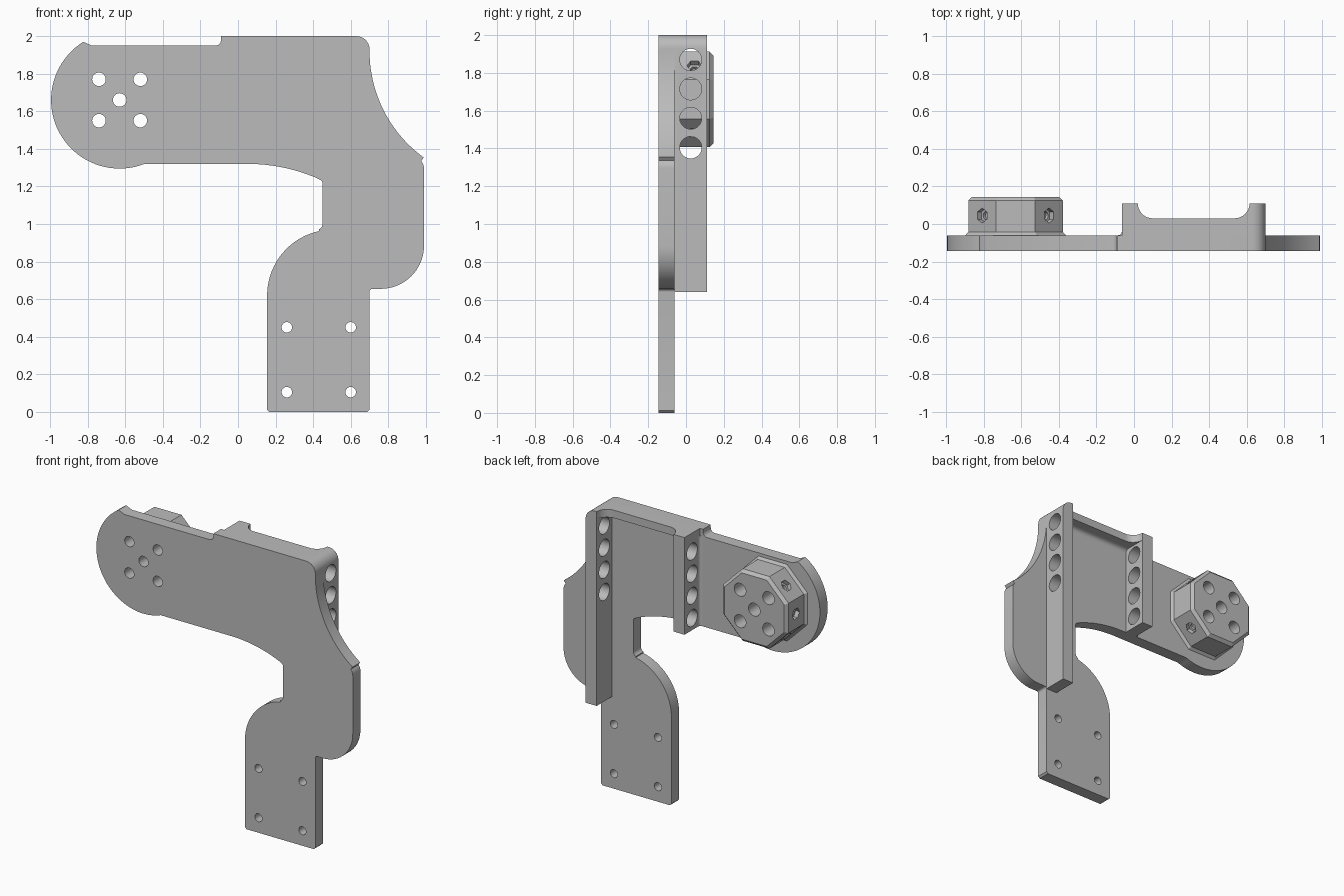
import bpy, bmesh, math
from mathutils import Vector

cube = bpy.data.objects.get("Cube")
if cube:
    bpy.data.objects.remove(cube, do_unlink=True)

grey = bpy.data.materials.new("machined_grey")
grey.use_nodes = True
colour = (0.5, 0.5, 0.5, 1)
grey.diffuse_color = colour
grey.node_tree.nodes["Principled BSDF"].inputs["Base Color"].default_value = colour

FRONT, BACK = -0.145, -0.06
parts = []


def loft(bm, rings):
    """Skin a list of equal-length closed rings and cap both ends."""
    loops = [[bm.verts.new(p) for p in ring] for ring in rings]
    n = len(loops[0])
    for a, b in zip(loops, loops[1:]):
        for i in range(n):
            j = (i + 1) % n
            bm.faces.new((a[i], a[j], b[j], b[i]))
    bm.faces.new(loops[0][::-1])
    bm.faces.new(loops[-1])


def make(name, ring_sets):
    bm = bmesh.new()
    for rings in ring_sets:
        loft(bm, rings)
    bmesh.ops.recalc_face_normals(bm, faces=bm.faces)
    mesh = bpy.data.meshes.new(name)
    bm.to_mesh(mesh)
    bm.free()
    mesh.materials.append(grey)
    ob = bpy.data.objects.new(name, mesh)
    bpy.context.collection.objects.link(ob)
    return ob


def part(name, rings):
    ob = make(name, [rings])
    parts.append(ob)
    return ob


def arc(cx, cz, r, start, end, n=8):
    angles = [math.radians(start + (end - start) * i / n) for i in range(n + 1)]
    return [(cx + r * math.cos(a), cz + r * math.sin(a)) for a in angles]


def along_y(outline, y0, y1):
    return [[(x, y, z) for x, z in outline] for y in (y0, y1)]


def cylinder(start, end, r, n=32):
    """Rings of a round or polygonal rod between two points."""
    start, end = Vector(start), Vector(end)
    turn = (end - start).to_track_quat('Z', 'Y')
    ring = [turn @ Vector((x, z, 0)) for x, z in arc(0, 0, r, 0, 360 - 360 / n, n - 1)]
    return [[p + c for p in ring] for c in (start, end)]


def cut(ob, rods):
    cutter = make("hole_cutter", rods)
    cutter.hide_render = True
    mod = ob.modifiers.new("holes", 'BOOLEAN')
    mod.operation, mod.solver, mod.object = 'DIFFERENCE', 'EXACT', cutter
    deps = bpy.context.evaluated_depsgraph_get()
    mesh = bpy.data.meshes.new_from_object(ob.evaluated_get(deps))
    ob.modifiers.clear()
    ob.data = mesh
    bpy.data.objects.remove(cutter, do_unlink=True)


# Main plate: rounded arm, neck and lower mounting leg
HX, HZ = -0.63, 1.66
outline = arc(HX, HZ, 0.365, 122, 291.4, 40)
outline += arc(0.05, 0.38, 0.94, 90, 67, 12)
outline += arc(0.425, 1.215, 0.025, 45, 0, 4)
outline += arc(0.42, 1.0, 0.03, 0, -70, 5)
outline += arc(0.505, 0.62, 0.35, 102, 180, 18)
outline += [(0.155, 0.012), (0.167, 0), (0.688, 0), (0.70, 0.012)]
outline += arc(0.715, 0.64, 0.015, 180, 90, 4)
outline += arc(0.76, 0.885, 0.23, -90, 0, 18)
outline += arc(0.93, 1.295, 0.06, 0, 42, 5)
outline += arc(1.4, 1.92, 0.70, 234, 180, 20)
outline += arc(0.63, 1.93, 0.07, 0, 90)
outline += [(-0.09, 2.0)]
outline += arc(-0.12, 1.98, 0.03, 0, -90, 6)
outline += [(-0.78, 1.95)]
plate = part("main_plate", along_y(outline, FRONT, BACK))

arm_holes = [(HX, HZ)] + [(HX + i * 0.11, HZ + k * 0.11) for i in (-1, 1) for k in (-1, 1)]
leg_holes = [(x, z) for x in (0.26, 0.60) for z in (0.105, 0.45)]
cut(plate, [cylinder((x, -0.2, z), (x, 0, z), 0.036) for x, z in arm_holes]
    + [cylinder((x, -0.2, z), (x, 0, z), 0.028) for x, z in leg_holes])

# Two upright ribs, each bored by the same row of cross holes
long_rib = [(0.615, 2.0), (0.615, 0.64), (0.70, 0.64)] + arc(0.63, 1.93, 0.07, 0, 90)
short_rib = [(-0.065, 2.0), (-0.065, 1.32), (0.02, 1.32), (0.02, 2.0)]
for name, shape in (("long_rib", long_rib), ("short_rib", short_rib)):
    rib = part(name, along_y(shape, BACK, 0.11))
    cut(rib, [cylinder((-0.3, 0.025, z), (0.9, 0.025, z), 0.058)
              for z in (1.405, 1.56, 1.715, 1.87)])

# Top flange joining the ribs, with coved ends
cove = [(0.02, BACK), (0.02, 0.11)] + arc(0.10, 0.11, 0.08, 180, 270)
cove += arc(0.535, 0.11, 0.08, 270, 360) + [(0.615, BACK)]
part("top_flange", [[(x, y, z) for x, y in cove] for z in (1.945, 2.0)])

# Small coves under the flange and beside the short rib
fillet = [(BACK, 1.945)] + arc(BACK + 0.03, 1.915, 0.03, 90, 180, 6)
part("flange_fillet", [[(x, y, z) for y, z in fillet] for x in (0.02, 0.615)])
fillet = [(-0.065, BACK)] + arc(-0.085, BACK + 0.02, 0.02, -90, 0, 6)
part("rib_fillet", [[(x, y, z) for x, y in fillet] for z in (1.32, 1.95)])

# Octagonal hub with chamfered face
hub_rings = []
for y, apothem in ((BACK, 0.268), (-0.043, 0.252), (0.125, 0.252), (0.145, 0.232)):
    r = apothem / math.cos(math.pi / 8)
    hub_rings.append([(HX + x, y, HZ + z) for x, z in arc(0, 0, r, 22.5, 337.5, 7)])
hub = part("octagonal_hub", hub_rings)
cut(hub, [cylinder((x, -0.03, z), (x, 0.2, z), 0.045) for x, z in arm_holes])
cut(hub, [cylinder((x, -0.1, z), (x, 0.0, z), 0.036) for x, z in arm_holes])


# Hexagonal screw pockets in the hub sides
def pocket(angle, inner, r, sides):
    d = Vector((math.cos(angle), 0, math.sin(angle)))
    c = Vector((HX, 0.045, HZ))
    return cylinder(c + d * inner, c + d * 0.3, r, sides)


sides = [math.radians(a) for a in (45, 135, 180, 225, 315)]
cut(hub, [pocket(a, 0.222, 0.04, 6) for a in sides])
cut(hub, [pocket(a, 0.205, 0.022, 20) for a in sides])

# Smooth the curved walls, keep the edges crisp
bpy.ops.object.select_all(action='DESELECT')
for ob in parts:
    ob.select_set(True)
bpy.context.view_layer.objects.active = plate
bpy.ops.object.shade_smooth_by_angle(angle=math.radians(25))
